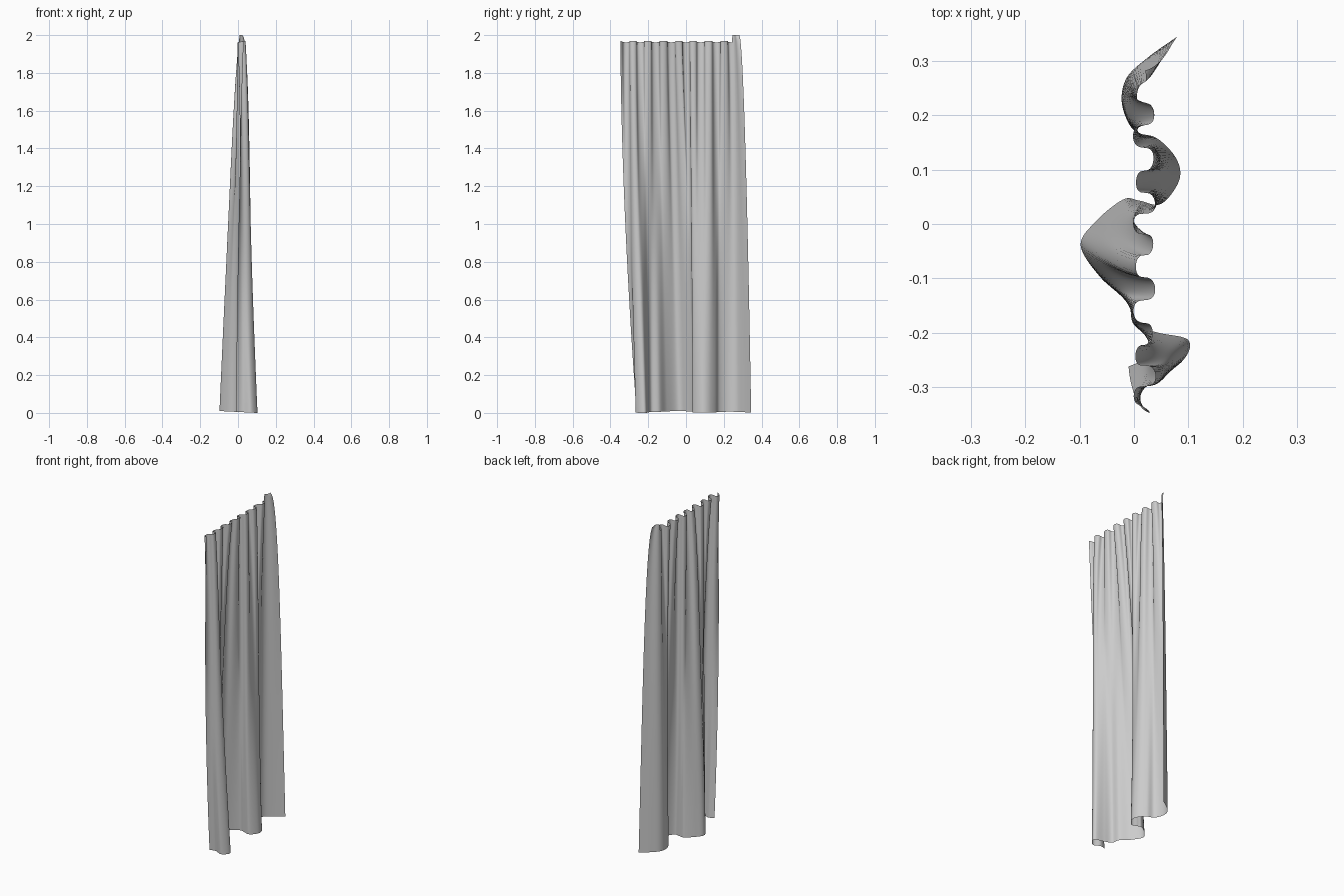
import bpy, bmesh, math
from mathutils import Vector

if "Cube" in bpy.data.objects:
    bpy.data.objects.remove(bpy.data.objects["Cube"])

# Fold controls across the cloth: (y at gathered top, hem x, hem y)
FOLDS = [(-0.347, -0.010, -0.262), (-0.325, 0.025, -0.252), (-0.300, 0.068, -0.266),
         (-0.275, 0.098, -0.240), (-0.252, 0.098, -0.212), (-0.225, 0.045, -0.200),
         (-0.195, 0.000, -0.185), (-0.165, -0.012, -0.140), (-0.135, -0.060, -0.100),
         (-0.095, -0.098, -0.040), (-0.055, -0.070, 0.005), (-0.020, -0.020, 0.045),
         (0.005, 0.010, 0.043), (0.035, 0.050, 0.037), (0.075, 0.083, 0.080),
         (0.115, 0.078, 0.120), (0.150, 0.042, 0.158), (0.180, 0.000, 0.172),
         (0.210, -0.022, 0.220), (0.235, -0.014, 0.268), (0.258, 0.025, 0.306),
         (0.282, 0.080, 0.345)]
COLS, ROWS = 210, 60
TOP = 1.966
PITCH = 0.08


def spline(u):
    """Catmull-Rom point through the fold controls, u from 0 to 1."""
    f = u * (len(FOLDS) - 1)
    i = min(int(f), len(FOLDS) - 2)
    t = f - i
    p = [Vector(FOLDS[max(0, min(len(FOLDS) - 1, i + k))]) for k in (-1, 0, 1, 2)]
    return 0.5 * (2 * p[1] + (p[2] - p[0]) * t
                  + (2 * p[0] - 5 * p[1] + 4 * p[2] - p[3]) * t * t
                  + (3 * p[1] - p[0] - 3 * p[2] + p[3]) * t ** 3)


def cloth_point(u, d):
    """Position on the cloth; d is 0 at the gathered top and 1 at the hem."""
    ty, bx, by = spline(u)
    phase = 2 * math.pi * (ty - 0.2) / PITCH + 0.2 * math.sin(23 * ty)
    free = max(0, min(1, (ty - 0.17) / 0.09))             # loose side of the curtain
    swell = 0.14 * (1 - math.exp(-d * 9)) + 0.86 * d      # big folds open downwards
    swell += free * (d ** 0.4 - swell)
    gather = (1 - d) ** 1.7                               # small pleats fade out
    drift = d ** (1.7 - 1.15 * max(0, min(1, (ty + 0.35) / 0.62)))
    edge = max(0, min(1, (0.285 - ty) / 0.05))
    size = 0.018 + 0.003 * math.sin(41 * ty + 1)
    x = bx * swell + gather * (0.019 + size * edge * math.cos(phase))
    edge *= max(0, min(1, (ty + 0.347) / 0.03))
    y = ty + (by - ty) * drift + 0.006 * gather * edge * math.sin(2 * phase)
    top = TOP + 0.004 * math.cos(phase)
    if ty > 0.243:                                        # raised corner
        top = 2.0
    hem = 0.010 * max(0, min(1, (0.1 - bx) / 0.2))
    return Vector((x, y, top + (hem - top) * d))


# Curtain: one hanging sheet, pleated above and loosely folded below
bm = bmesh.new()
grid = [[bm.verts.new(cloth_point(c / COLS, (r / ROWS) ** 1.3)) for c in range(COLS + 1)]
        for r in range(ROWS + 1)]
for r in range(ROWS):
    for c in range(COLS):
        bm.faces.new((grid[r][c], grid[r + 1][c], grid[r + 1][c + 1], grid[r][c + 1]))
mesh = bpy.data.meshes.new("curtain")
bm.to_mesh(mesh)
bm.free()
curtain = bpy.data.objects.new("curtain", mesh)
bpy.context.collection.objects.link(curtain)
for poly in mesh.polygons:
    poly.use_smooth = True
